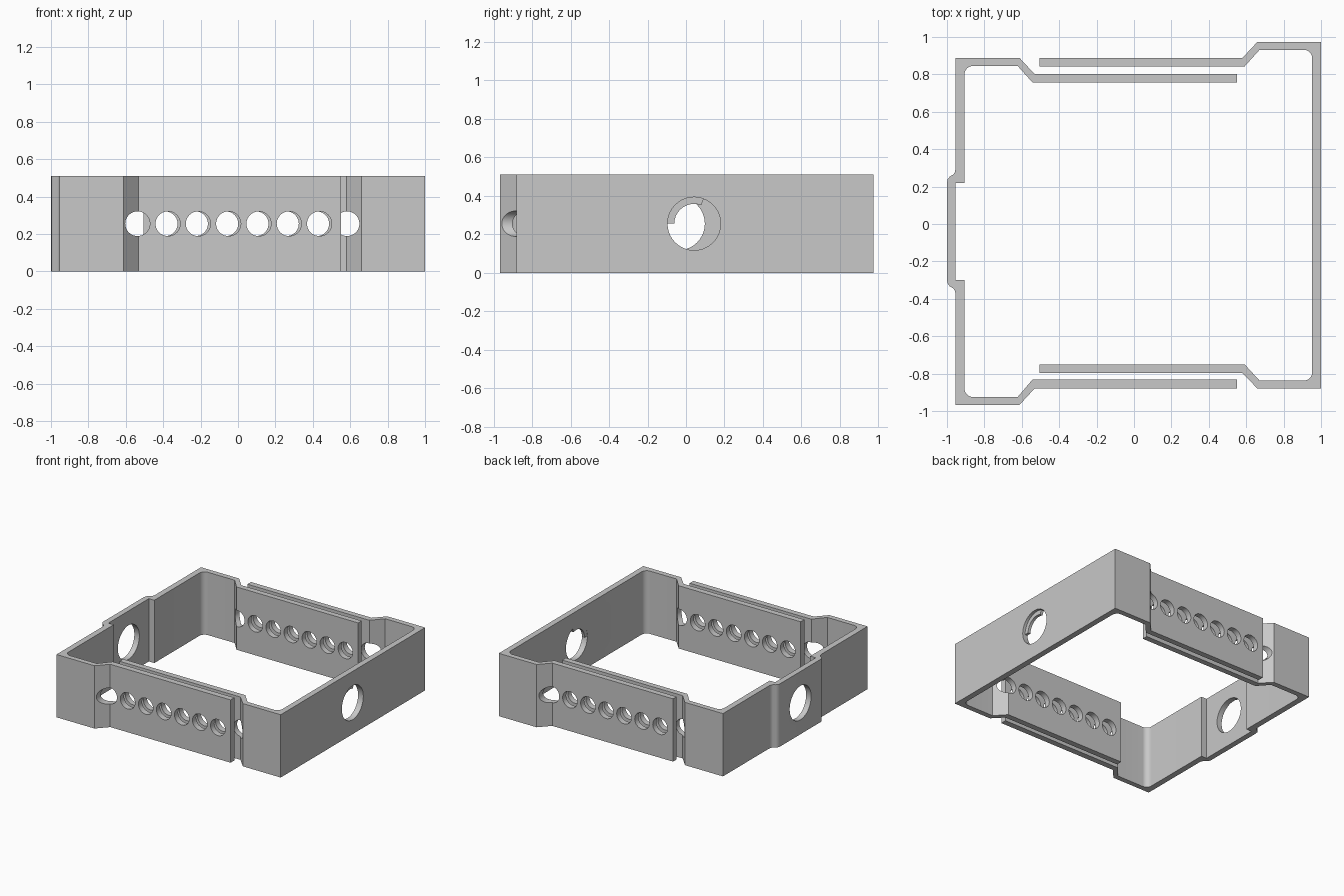
import bpy
import bmesh
from math import cos, sin, pi, radians
from mathutils import Matrix, Vector

if "Cube" in bpy.data.objects:
    bpy.data.objects.remove(bpy.data.objects["Cube"], do_unlink=True)

HEIGHT = 0.51
MID = HEIGHT / 2
HOLE_R = 0.066
BIG_R = 0.138

steel = bpy.data.materials.new("light grey steel")
steel.use_nodes = True
GREY = (0.58, 0.58, 0.58, 1)
steel.diffuse_color = GREY
steel.node_tree.nodes["Principled BSDF"].inputs["Base Color"].default_value = GREY


def add_object(name, bm):
    bmesh.ops.recalc_face_normals(bm, faces=bm.faces)
    mesh = bpy.data.meshes.new(name)
    bm.to_mesh(mesh)
    bm.free()
    mesh.materials.append(steel)
    obj = bpy.data.objects.new(name, mesh)
    bpy.context.collection.objects.link(obj)
    return obj


def extrude_outline(name, points, z0, z1):
    bm = bmesh.new()
    face = bm.faces.new([bm.verts.new((x, y, z0)) for x, y in points])
    grown = bmesh.ops.extrude_face_region(bm, geom=[face])["geom"]
    verts = [v for v in grown if isinstance(v, bmesh.types.BMVert)]
    bmesh.ops.translate(bm, verts=verts, vec=(0, 0, z1 - z0))
    return add_object(name, bm)


def arc(cx, cy, r, start, end, steps=10):
    """Points on a circular arc, angles in degrees."""
    angles = [radians(start + (end - start) * i / steps) for i in range(steps + 1)]
    return [(cx + r * cos(a), cy + r * sin(a)) for a in angles]


def fillet(x, y, start, r=0.045):
    """Quarter round inside a corner, running clockwise from the start angle."""
    mid = radians(start - 45)
    cx = x - r * (1 if cos(mid) > 0 else -1)
    cy = y - r * (1 if sin(mid) > 0 else -1)
    return arc(cx, cy, r, start, start - 90)


def cut(obj, centres, radius, axis, length):
    """Drill a row of round holes along one axis."""
    bm = bmesh.new()
    turn = Matrix.Rotation(pi / 2, 4, "Y" if axis == "X" else "X")
    for c in centres:
        bmesh.ops.create_cone(bm, cap_ends=True, segments=40, radius1=radius, radius2=radius,
                              depth=length, matrix=Matrix.Translation(Vector(c)) @ turn)
    cutter = add_object("hole_cutter", bm)
    cutter.hide_render = True
    mod = obj.modifiers.new("holes", "BOOLEAN")
    mod.operation = "DIFFERENCE"
    mod.solver = "EXACT"
    mod.object = cutter
    bpy.context.view_layer.objects.active = obj
    bpy.ops.object.modifier_apply(modifier=mod.name)
    bpy.data.objects.remove(cutter, do_unlink=True)


def smooth(obj):
    bpy.ops.object.select_all(action="DESELECT")
    obj.select_set(True)
    bpy.context.view_layer.objects.active = obj
    bpy.ops.object.shade_smooth_by_angle(angle=radians(30))


# Bracket with the raised boss on its plate
boss_front = [(-0.954, -0.375), (-0.958, -0.357), (-0.966, -0.345),
              (-0.985, -0.333), (-0.996, -0.319), (-1.0, -0.30)]
boss_back = [(x, -0.08 - y) for x, y in reversed(boss_front)]
boss_inside = [(-0.906, -0.30), (-0.955, -0.30), (-0.955, 0.22), (-0.906, 0.22)]
outline = (
    # outside: front arm, plate, back arm
    [(0.55, -0.88), (-0.532, -0.88), (-0.612, -0.967), (-0.954, -0.967)]
    + boss_front + boss_back
    + [(-0.954, 0.888), (-0.612, 0.888), (-0.532, 0.802), (0.55, 0.802)]
    # inside: back arm, plate, front arm
    + [(0.55, 0.757), (-0.543, 0.757), (-0.622, 0.845)]
    + fillet(-0.906, 0.845, 180)[::-1]
    + boss_inside[::-1]
    + fillet(-0.906, -0.925, 270)[::-1]
    + [(-0.622, -0.925), (-0.543, -0.832), (0.55, -0.832)])
bossed_bracket = extrude_outline("bossed_bracket", outline, 0, HEIGHT)
cut(bossed_bracket, [(-0.537 + 0.162 * i, 0, MID) for i in range(7)], HOLE_R, "Y", 3)
cut(bossed_bracket, [(-0.95, -0.04, MID)], BIG_R, "X", 0.3)
smooth(bossed_bracket)

# Plain bracket whose arms overlap the first
outline = (
    # outside: front arm, plate, back arm
    [(-0.505, -0.797), (0.58, -0.797), (0.66, -0.88), (1.0, -0.88),
     (1.0, 0.974), (0.66, 0.974), (0.58, 0.888), (-0.505, 0.888)]
    # inside: back arm, plate, front arm
    + [(-0.505, 0.842), (0.591, 0.842), (0.671, 0.931)]
    + fillet(0.953, 0.931, 90)
    + fillet(0.953, -0.837, 0)
    + [(0.671, -0.837), (0.591, -0.75), (-0.505, -0.75)])
plain_bracket = extrude_outline("plain_bracket", outline, 0, HEIGHT)
cut(plain_bracket, [(0.583 - 0.162 * i, 0, MID) for i in range(7)], HOLE_R, "Y", 3)
cut(plain_bracket, [(0.975, 0.042, MID)], BIG_R, "X", 0.3)
smooth(plain_bracket)

# Curved stop inside the plain bracket's large hole, recessed from the outer face
ring = arc(0.042, MID, BIG_R + 0.004, 180, 69) + arc(0.042, MID, 0.103, 69, 180)
hole_stop = extrude_outline("hole_stop", ring, 0.954, 0.977)
hole_stop.data.transform(Matrix(((0, 0, 1, 0), (1, 0, 0, 0), (0, 1, 0, 0), (0, 0, 0, 1))))
smooth(hole_stop)
